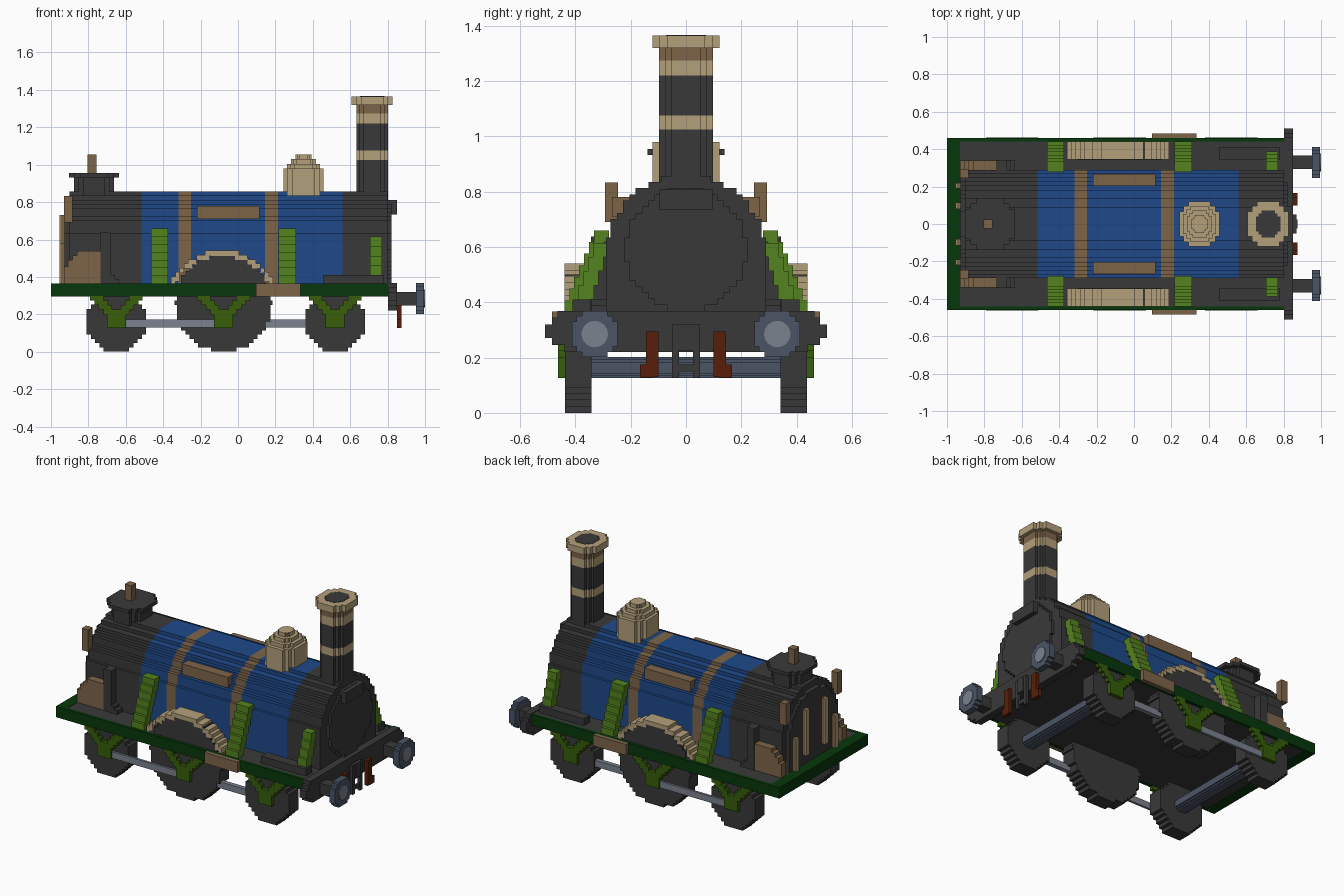
import bpy, bmesh, math

if "Cube" in bpy.data.objects:
    bpy.data.objects.remove(bpy.data.objects["Cube"], do_unlink=True)

V = 1 / 44  # block size that sets the stepped look


def material(name, rgb):
    lin = [((c / 255 + 0.055) / 1.055) ** 2.4 for c in rgb] + [1]
    m = bpy.data.materials.new(name)
    m.use_nodes = True
    m.diffuse_color = lin
    bsdf = m.node_tree.nodes["Principled BSDF"]
    bsdf.inputs["Base Color"].default_value = lin
    bsdf.inputs["Roughness"].default_value = 0.8
    return m


DARK = material("charcoal", (57, 57, 57))
BLUE = material("boiler blue", (30, 73, 138))
TAN = material("light tan", (180, 160, 123))
BROWN = material("brown", (125, 101, 73))
DGREEN = material("dark green", (7, 55, 11))
GREEN = material("leaf green", (84, 131, 30))
OLIVE = material("olive green", (55, 94, 10))
STEEL = material("blue steel", (75, 85, 102))
LSTEEL = material("light steel", (122, 130, 143))
RED = material("rust red", (88, 31, 9))


def prism(name, pts, axis, lo, hi, mat):
    """Extrude a 2D outline along an axis: x uses (y,z), y uses (x,z), z uses (x,y)."""
    place = {"x": lambda a, b, d: (d, a, b), "y": lambda a, b, d: (a, d, b),
             "z": lambda a, b, d: (a, b, d)}[axis]
    bm = bmesh.new()
    base = bm.faces.new([bm.verts.new(place(a, b, lo)) for a, b in pts])
    ext = bmesh.ops.extrude_face_region(bm, geom=[base], use_keep_orig=True)
    off = place(0, 0, hi - lo)
    bmesh.ops.translate(bm, vec=off, verts=[g for g in ext["geom"] if isinstance(g, bmesh.types.BMVert)])
    bmesh.ops.recalc_face_normals(bm, faces=bm.faces)
    me = bpy.data.meshes.new(name)
    bm.to_mesh(me)
    bm.free()
    me.materials.append(mat)
    ob = bpy.data.objects.new(name, me)
    bpy.context.collection.objects.link(ob)


def box(name, x, y, z, mat):
    prism(name, [(x[0], y[0]), (x[1], y[0]), (x[1], y[1]), (x[0], y[1])], "z", z[0], z[1], mat)


def mirrored(right, c=0):
    """Close a right-hand outline with its mirror image about c."""
    return [(c + a, b) for a, b in right] + [(c - a, b) for a, b in reversed(right)]


def stair(r, cz=0, cut=None):
    """Right half of a stepped circle, bottom to top, optionally cut off below a height."""
    n = max(3, round(2 * r / V))
    h = 2 * r / n
    rows = []
    for k in range(n):
        z = -r + (k + 0.5) * h
        w = max(V, round(math.sqrt(r * r - z * z) / V) * V)
        w = min(w, r)
        z0, z1 = cz + z - h / 2, cz + z + h / 2
        if cut is not None:
            if z1 <= cut + 1e-4:
                continue
            z0 = max(z0, cut)
        if rows and abs(rows[-1][0] - w) < 1e-4:
            rows[-1][2] = z1
        else:
            rows.append([w, z0, z1])
    return [p for w, z0, z1 in rows for p in ((w, z0), (w, z1))]


def octagon(name, c, a, b, axis, lo, hi, mat):
    """Solid with a stepped eight-sided outline, half sizes a and b."""
    low = [(0.55, -1), (0.55, -0.79), (0.79, -0.79), (0.79, -0.55), (1, -0.55)]
    right = low + [(p, -q) for p, q in reversed(low)]
    prism(name, mirrored([(p * a, c[1] + q * b) for p, q in right], c[0]), axis, lo, hi, mat)


# Boiler: arched section with straight lower sides, in coloured lengths
arch = stair(0.29, 0.567, 0.567)
section = mirrored([(arch[0][0], 0.365)] + arch[1:])
for name, x0, x1, m in [("firebox", -0.9, -0.515, DARK), ("boiler_rear", -0.515, -0.318, BLUE),
                        ("boiler_band_rear", -0.318, -0.25, BROWN), ("boiler_middle", -0.25, 0.145, BLUE),
                        ("boiler_band_front", 0.145, 0.215, BROWN), ("boiler_front", 0.215, 0.56, BLUE),
                        ("smokebox", 0.56, 0.8, DARK)]:
    prism(name, section, "x", x0, x1, m)
prism("smokebox_door", mirrored(stair(0.222, 0.59)), "x", 0.8, 0.82, DARK)
box("door_hinge", (0.8, 0.85), (-0.095, 0.095), (0.735, 0.81), DARK)
back = stair(0.25, 0.567, 0.567)
prism("firebox_backplate", mirrored([(0.25, 0.365)] + back[1:]), "x", -0.928, -0.9, DARK)

# Chimney in stacked coloured lengths
for name, a, b, z0, z1, m in [("chimney_base", 0.084, 0.097, 0.8, 1.025, DARK),
                              ("chimney_ring", 0.084, 0.097, 1.025, 1.075, TAN),
                              ("chimney_upper", 0.084, 0.097, 1.075, 1.22, DARK),
                              ("chimney_collar", 0.084, 0.097, 1.22, 1.275, TAN),
                              ("chimney_neck", 0.084, 0.097, 1.275, 1.32, BROWN),
                              ("chimney_cap", 0.109, 0.121, 1.32, 1.365, TAN),
                              ("chimney_opening", 0.065, 0.072, 1.36, 1.367, DARK)]:
    octagon(name, (0.717, 0), a, b, "z", z0, z1, m)

# Steam dome, stepping in toward the top
for i, (a, b, z0, z1) in enumerate([(0.108, 0.121, 0.835, 0.98), (0.088, 0.097, 0.98, 1.005),
                                    (0.066, 0.072, 1.005, 1.03), (0.042, 0.047, 1.03, 1.055)]):
    octagon(f"steam_dome_{i + 1}", (0.35, 0), a, b, "z", z0, z1, TAN)

# Firebox turret with a post
octagon("turret", (-0.77, 0), 0.106, 0.11, "z", 0.8, 0.932, DARK)
octagon("turret_flange", (-0.77, 0), 0.133, 0.14, "z", 0.932, 0.955, DARK)
box("turret_post", (-0.805, -0.757), (-0.025, 0.025), (0.955, 1.055), BROWN)

# Running deck with rim boards and front beam
box("deck", (-0.93, 0.805), (-0.44, 0.44), (0.298, 0.364), DARK)
box("rim_rear", (-1.0, -0.93), (-0.46, 0.46), (0.295, 0.366), DGREEN)
beam = [(0.3, 0.22), (0.44, 0.22), (0.44, 0.245), (0.485, 0.245), (0.485, 0.27), (0.51, 0.27),
        (0.51, 0.32), (0.485, 0.32), (0.485, 0.345), (0.465, 0.345), (0.465, 0.368)]
prism("front_beam", mirrored(beam), "x", 0.803, 0.85, DARK)

# Outlines shared by both sides
hanger = [(0.05, 0.127), (0.05, 0.2), (0.07, 0.2), (0.07, 0.225), (0.095, 0.225),
          (0.095, 0.25), (0.118, 0.25), (0.118, 0.273), (0.14, 0.273), (0.14, 0.297), (0.07, 0.297),
          (0.07, 0.273), (0.045, 0.273), (0.045, 0.25), (0.025, 0.25), (0.025, 0.225)]
WHEELS = [("rear", -0.65, 0.16), ("middle", -0.077, 0.262), ("front", 0.519, 0.16)]
guard = mirrored(stair(0.31, 0.23, 0.365), -0.085) + mirrored(stair(0.282, 0.23, 0.365), -0.085)[::-1]
tool_box = [(-0.93, 0.365), (-0.735, 0.365), (-0.735, 0.538), (-0.86, 0.538), (-0.86, 0.515),
            (-0.885, 0.515), (-0.885, 0.49), (-0.91, 0.49), (-0.91, 0.455), (-0.93, 0.455)]
lever = [(-0.735, 0.365), (-0.635, 0.365), (-0.635, 0.39), (-0.66, 0.39), (-0.66, 0.41),
         (-0.682, 0.41), (-0.682, 0.637), (-0.735, 0.637)]


def stay_outline(s, y0, z0, y1, z1, n):
    """Leaning stepped slab from the deck up to the boiler."""
    out, inn = [], []
    dy, dz = (y0 - y1) / n, (z1 - z0) / n
    for i in range(n):
        y, z = y0 - i * dy, z0 + i * dz
        out += [(s * y, z), (s * y, z + dz)]
        inn += [(s * (y - 0.055), z), (s * (y - 0.055), z + dz)]
    return out + inn[::-1]


for s, side in ((1, "left"), (-1, "right")):
    def slab(name, pts, y, m):
        prism(f"{name}_{side}", pts, "y", s * y[0], s * y[1], m)

    def pair(name, x, y, z, m):
        slab(name, [(x[0], z[0]), (x[1], z[0]), (x[1], z[1]), (x[0], z[1])], y, m)

    # Rim board, step plate and low deck box
    pair("rim", (-0.93, 0.803), (0.44, 0.46), (0.295, 0.366), DGREEN)
    pair("step_plate", (0.095, 0.335), (0.46, 0.485), (0.295, 0.366), BROWN)
    pair("deck_box", (0.455, 0.78), (0.345, 0.41), (0.364, 0.41), DARK)

    # Wheels with spring hangers and rods
    for name, x, r in WHEELS:
        slab(name + "_wheel", mirrored(stair(r, r), x), (0.342, 0.438), DARK)
        slab(name + "_hanger", mirrored(hanger, x), (0.438, 0.463), OLIVE)
    pair("rear_rod", (-0.62, -0.12), (0.437, 0.452), (0.13, 0.172), LSTEEL)
    pair("front_rod", (0.1, 0.4), (0.4, 0.43), (0.13, 0.172), LSTEEL)

    # Wheel guard arch
    slab("wheel_guard", guard, (0.345, 0.44), TAN)

    # Leaning green stays
    for name, x0, x1, args in [("rear_stay", -0.465, -0.375, (0.44, 0.365, 0.315, 0.66, 7)),
                               ("middle_stay", 0.217, 0.31, (0.44, 0.365, 0.315, 0.66, 7)),
                               ("front_stay", 0.705, 0.77, (0.388, 0.41, 0.32, 0.615, 4))]:
        prism(f"{name}_{side}", stay_outline(s, *args), "x", x0, x1, GREEN)

    # Boiler side rail, rear bracket, tool box and lever
    pair("side_rail", (-0.22, 0.115), (0.2, 0.267), (0.71, 0.78), BROWN)
    pair("rear_bracket", (-0.93, -0.885), (0.245, 0.292), (0.69, 0.833), BROWN)
    slab("tool_box", tool_box, (0.29, 0.34), BROWN)
    slab("lever", lever, (0.28, 0.343), DARK)

    # Backplate strips with light facings
    for name, y, z in [("outer_strip", (0.19, 0.22), (0.366, 0.58)), ("inner_strip", (0.08, 0.115), (0.43, 0.73))]:
        pair(name, (-0.948, -0.928), y, z, BROWN)
        pair(name + "_facing", (-0.954, -0.948), y, z, TAN)

    # Buffers
    pair("buffer_shaft", (0.85, 0.955), (0.295, 0.365), (0.248, 0.32), DARK)
    octagon(f"buffer_head_{side}", (s * 0.33, 0.285), 0.083, 0.083, "x", 0.952, 0.995, STEEL)
    face = [(s * 0.33 + 0.048 * math.cos(t * math.pi / 8), 0.285 + 0.048 * math.sin(t * math.pi / 8))
            for t in range(16)]
    prism(f"buffer_face_{side}", face, "x", 0.99, 1.0, LSTEEL)

    # Red guard iron and coupling link
    pair("guard_iron", (0.85, 0.873), (0.1, 0.145), (0.13, 0.295), RED)
    pair("guard_iron_foot", (0.85, 0.873), (0.12, 0.167), (0.128, 0.175), RED)
    pair("coupling_link", (0.85, 0.868), (0.025, 0.05), (0.127, 0.32), DARK)

# Coupling cross pieces
box("coupling_hook", (0.85, 0.873), (-0.025, 0.025), (0.225, 0.32), DARK)
box("coupling_bar", (0.85, 0.865), (-0.025, 0.025), (0.15, 0.175), DARK)

# Axles with a stepped cross-section
for name, x in (("rear_axle", -0.65), ("front_axle", 0.519)):
    octagon(name, (x, 0.164), 0.048, 0.038, "y", -0.345, 0.345, STEEL)
